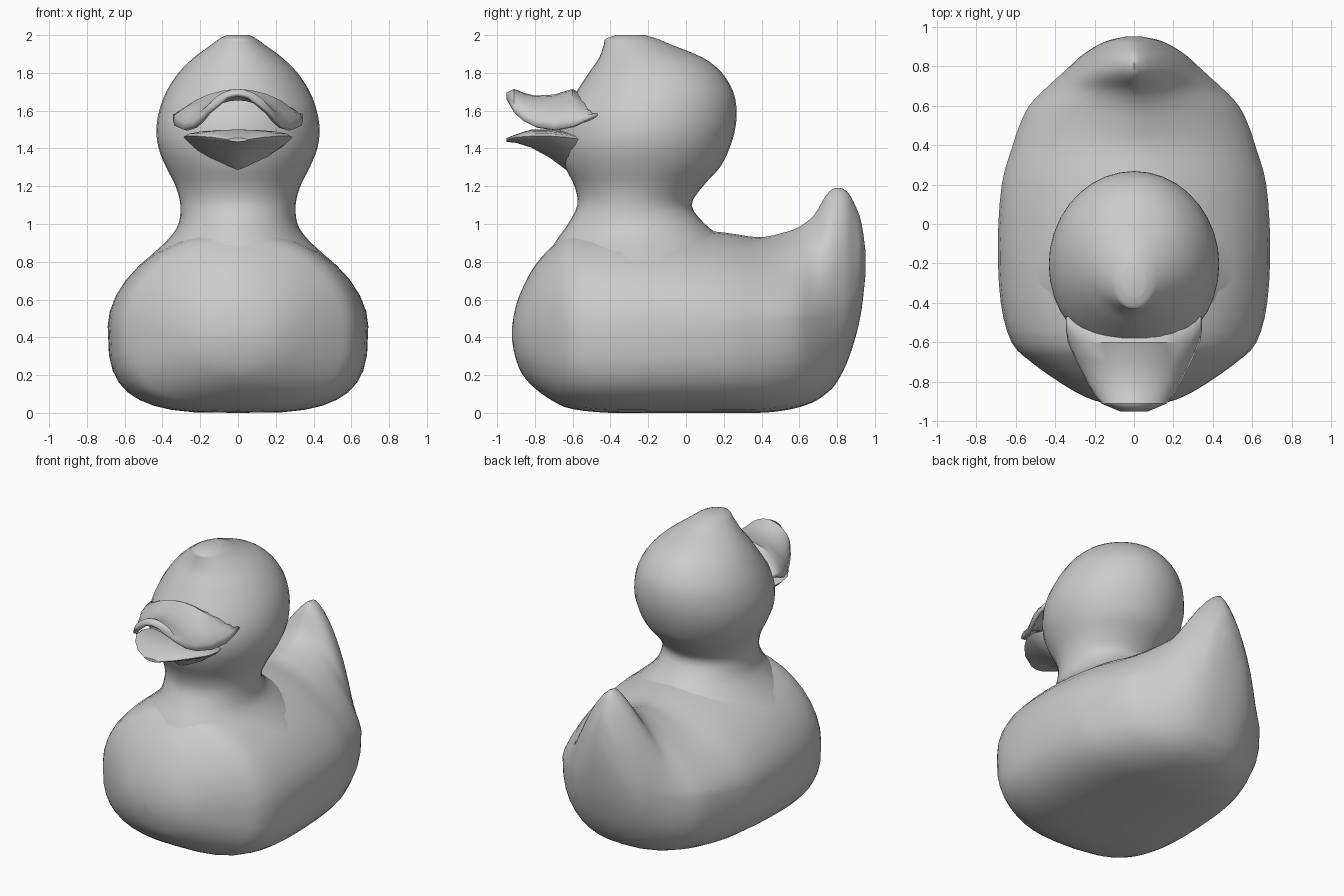
import bpy, bmesh, math

cube = bpy.data.objects.get("Cube")
if cube:
    bpy.data.objects.remove(cube)

grey = bpy.data.materials.new("soft grey")
grey.use_nodes = True
colour = (0.6, 0.6, 0.6, 1)
grey.diffuse_color = colour
grey.node_tree.nodes["Principled BSDF"].inputs["Base Color"].default_value = colour


def smooth_rows(rows, steps=3):
    """Spline through the stations so that lofts curve gently."""
    padded = [rows[0]] + rows + [rows[-1]]
    out = []
    for a, b, c, d in zip(padded, padded[1:], padded[2:], padded[3:]):
        for s in range(steps):
            t = s / steps
            out.append([q + t / 2 * (r - p + t * (2*p - 5*q + 4*r - e + t * (3*(q - r) + e - p)))
                        for p, q, r, e in zip(a, b, c, d)])
    return out + [list(rows[-1])]


def power(value, exponent):
    return math.copysign(abs(value) ** exponent, value)


def loft(name, rings, closed=True, angle=50):
    """Skin a list of equal rings of points."""
    bm = bmesh.new()
    grid = [[bm.verts.new(p) for p in ring] for ring in rings]
    n = len(grid[0])
    for a, b in zip(grid, grid[1:]):
        for i in range(n if closed else n - 1):
            j = (i + 1) % n
            bm.faces.new((a[i], a[j], b[j], b[i]))
    if closed:
        bm.faces.new(grid[0])
        bm.faces.new(grid[-1])
    bmesh.ops.recalc_face_normals(bm, faces=bm.faces)
    mesh = bpy.data.meshes.new(name)
    bm.to_mesh(mesh)
    bm.free()
    mesh.materials.append(grey)
    obj = bpy.data.objects.new(name, mesh)
    bpy.context.collection.objects.link(obj)
    bpy.ops.object.select_all(action='DESELECT')
    obj.select_set(True)
    bpy.context.view_layer.objects.active = obj
    bpy.ops.object.shade_smooth_by_angle(angle=math.radians(angle))
    return obj


def upright_ring(y, top, bottom, half, wide, n_up, n_low, count=36):
    """Cross-section facing along y, widest at height wide."""
    ring = []
    for i in range(count):
        t = math.tau * i / count
        c, s = math.cos(t), math.sin(t)
        n = n_up if s > 0 else n_low
        reach = top - wide if s > 0 else wide - bottom
        ring.append((half * power(c, 2 / n), y, max(0, wide + reach * power(s, 2 / n))))
    return ring


def flat_ring(z, front, back, half, count=36):
    """Level oval cross-section."""
    return [(half * math.cos(t), (front + back) / 2 + (back - front) / 2 * math.sin(t), z)
            for t in (math.tau * i / count for i in range(count))]


# Body and tail: y, top, bottom, half width, widest height, upper and lower roundness
body = [
    (-.92, .46, .38, .06, .42, 2, 2), (-.905, .55, .3, .16, .42, 2, 2.1),
    (-.87, .65, .21, .26, .42, 2, 2.2), (-.8, .78, .13, .38, .43, 2, 2.5),
    (-.7, .89, .06, .52, .43, 2, 2.8), (-.6, .96, .02, .62, .44, 1.95, 3),
    (-.4, .98, 0, .675, .45, 1.9, 3.2), (-.1, .98, 0, .69, .46, 1.85, 3.2),
    (.2, .955, 0, .67, .47, 1.75, 3.1), (.38, .93, 0, .62, .48, 1.65, 3),
    (.5, .95, .01, .58, .49, 1.5, 2.8), (.6, .985, .03, .53, .5, 1.4, 2.7),
    (.68, 1.05, .06, .455, .5, 1.35, 2.6), (.74, 1.15, .1, .39, .51, 1.35, 2.5),
    (.79, 1.19, .15, .335, .53, 1.4, 2.4), (.85, 1.175, .26, .27, .56, 1.45, 2.3),
    (.9, 1.09, .41, .195, .62, 1.5, 2.2), (.93, 1, .55, .13, .7, 1.7, 2),
    (.95, .86, .73, .04, .79, 2, 2)]
loft("body", [upright_ring(*r) for r in smooth_rows(body)])

# Neck and head: height, front, back, half width
head = [
    (.8, -.76, .32, .5), (.87, -.715, .26, .42), (.93, -.675, .19, .36),
    (1, -.625, .1, .315), (1.1, -.575, .03, .305), (1.2, -.59, .09, .33),
    (1.3, -.64, .18, .38), (1.4, -.67, .23, .42), (1.5, -.67, .26, .432),
    (1.6, -.64, .268, .417), (1.7, -.58, .25, .38), (1.8, -.515, .19, .315),
    (1.88, -.46, .09, .235), (1.95, -.435, -.08, .14), (1.98, -.425, -.15, .1),
    (2, -.37, -.22, .06)]
loft("neck_and_head", [flat_ring(*r) for r in smooth_rows(head)])

# Upper bill: y, half width, edge height, ridge height; an open arch
upper = [
    (-.95, .07, 1.66, 1.695), (-.91, .165, 1.59, 1.715), (-.86, .205, 1.545, 1.695),
    (-.8, .24, 1.515, 1.68), (-.7, .29, 1.5, 1.685), (-.6, .335, 1.52, 1.715),
    (-.54, .345, 1.55, 1.68), (-.47, .345, 1.58, 1.6)]
arches = [[(half * power(math.cos(t), 1.1), y, edge + (ridge - edge) * math.sin(t) ** 1.1)
           for t in (math.pi * i / 12 for i in range(13))]
          for y, half, edge, ridge in upper]
bill = loft("upper_bill", arches, closed=False, angle=35)
shell = bill.modifiers.new("thickness", 'SOLIDIFY')
shell.thickness = .025
shell.offset = -1

# Lower bill with a keeled underside running into the chin
lower = [
    (-.95, 1.455, 1.435, .05, 1.447, 2), (-.9, 1.475, 1.43, .14, 1.46, 1.8),
    (-.82, 1.5, 1.405, .215, 1.465, 1.5), (-.72, 1.5, 1.35, .28, 1.465, 1.2),
    (-.64, 1.49, 1.29, .29, 1.46, 1.2), (-.57, 1.48, 1.25, .27, 1.45, 1.2),
    (-.48, 1.46, 1.25, .22, 1.44, 1.3)]
loft("lower_bill", [upright_ring(*r[:5], 2, r[5], 16) for r in lower], angle=35)
